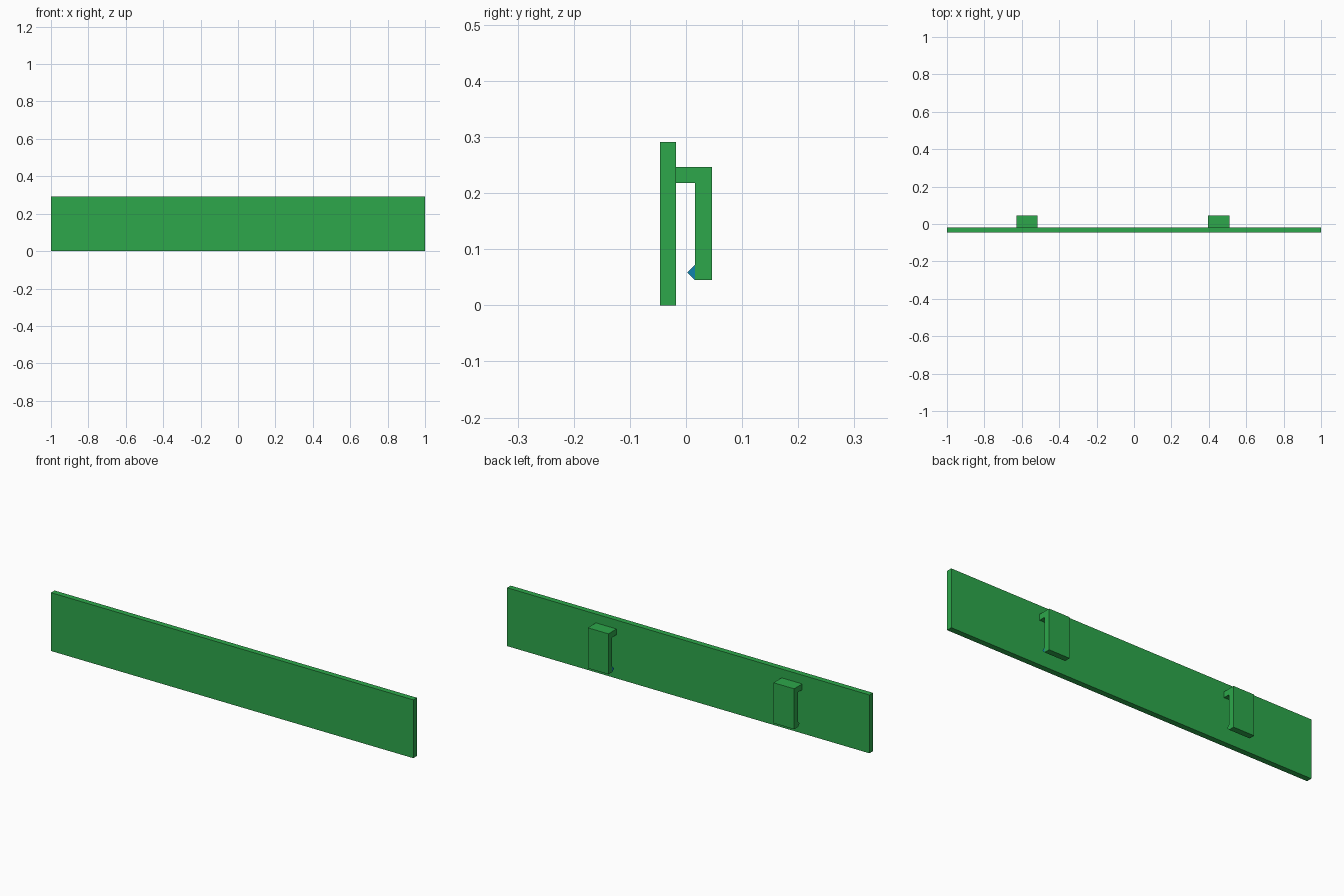
import bpy

if "Cube" in bpy.data.objects:
    bpy.data.objects.remove(bpy.data.objects["Cube"])


def material(name, rgb):
    m = bpy.data.materials.new(name)
    m.diffuse_color = (*rgb, 1)
    m.use_nodes = True
    m.node_tree.nodes["Principled BSDF"].inputs["Base Color"].default_value = m.diffuse_color
    return m


green = material("green", (0.026, 0.39, 0.07))
blue = material("blue", (0.005, 0.23, 0.42))


def extrude_x(name, profile, x0, x1, mat):
    """Solid made by sweeping a (y, z) profile from x0 to x1."""
    n = len(profile)
    verts = [(x, y, z) for x in (x0, x1) for y, z in profile]
    faces = [tuple(reversed(range(n))), tuple(range(n, 2 * n))]
    faces += [(i, (i + 1) % n, (i + 1) % n + n, i + n) for i in range(n)]
    mesh = bpy.data.meshes.new(name)
    mesh.from_pydata(verts, [], faces)
    mesh.materials.append(mat)
    obj = bpy.data.objects.new(name, mesh)
    bpy.context.collection.objects.link(obj)
    return obj


# Long front panel
extrude_x("panel", [(-0.046, 0), (-0.018, 0), (-0.018, 0.291), (-0.046, 0.291)],
          -1, 1, green)

# Two hook clips on the back, each with a pointed catch near its lower end
hook = [(-0.018, 0.218), (0.016, 0.218), (0.016, 0.045),
        (0.046, 0.045), (0.046, 0.247), (-0.018, 0.247)]
catch = [(0.002, 0.0585), (0.016, 0.045), (0.016, 0.072)]
for side, x, catch_mat in (("left", -0.572, green), ("right", 0.453, blue)):
    extrude_x(side + "_hook", hook, x - 0.057, x + 0.057, green)
    extrude_x(side + "_catch", catch, x - 0.057, x + 0.057, catch_mat)
